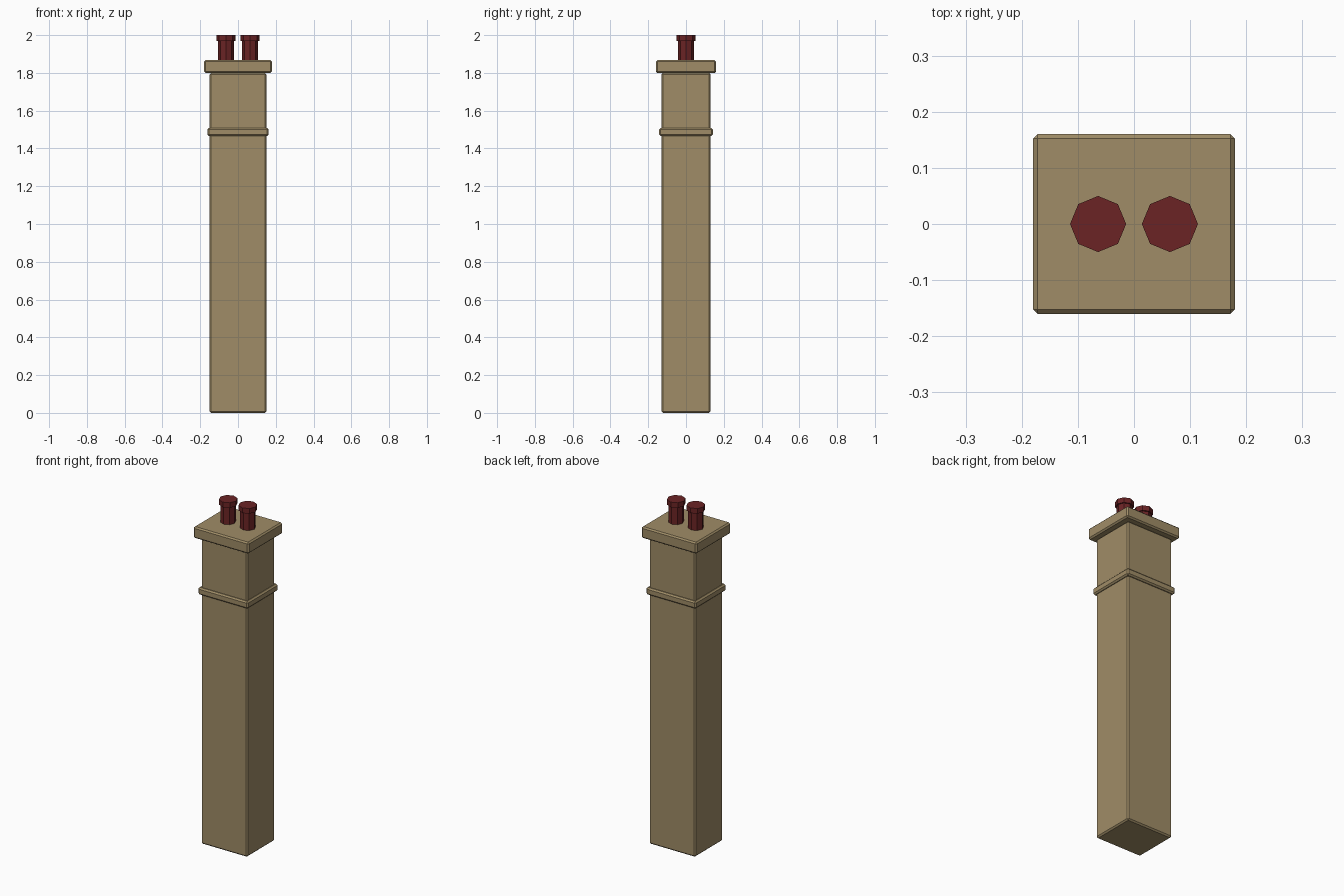
import bpy

if "Cube" in bpy.data.objects:
    bpy.data.objects.remove(bpy.data.objects["Cube"])

def material(name, rgb):
    m = bpy.data.materials.new(name)
    m.diffuse_color = (*rgb, 1)
    m.use_nodes = True
    m.node_tree.nodes["Principled BSDF"].inputs["Base Color"].default_value = m.diffuse_color
    return m

stone = material("tan stone", (0.35, 0.265, 0.135))
clay = material("dark red clay", (0.145, 0.017, 0.018))

def block(name, sx, sy, z0, z1, bevel):
    bpy.ops.mesh.primitive_cube_add(size=1, location=(0, 0, (z0 + z1) / 2))
    o = bpy.context.object
    o.name = name
    o.scale = (sx, sy, z1 - z0)
    bpy.ops.object.transform_apply(location=False, rotation=False, scale=True)
    mod = o.modifiers.new("chamfer", 'BEVEL')
    mod.width = bevel
    mod.segments = 1
    o.data.materials.append(stone)

def octagon(name, x, r, z0, z1):
    bpy.ops.mesh.primitive_cylinder_add(vertices=8, radius=r, depth=z1 - z0,
                                        location=(x, 0, (z0 + z1) / 2))
    o = bpy.context.object
    o.name = name
    o.data.materials.append(clay)

# Masonry: shaft, string course and cap slab
block("shaft", 0.30, 0.26, 0.0, 1.80, 0.008)
block("band", 0.324, 0.286, 1.466, 1.508, 0.008)
block("cap", 0.36, 0.32, 1.80, 1.867, 0.008)

# Two chimney pots with rims
for side, x in (("left", -0.064), ("right", 0.064)):
    octagon("pot_" + side, x, 0.042, 1.85, 1.98)
    octagon("pot_rim_" + side, x, 0.05, 1.97, 2.0)
